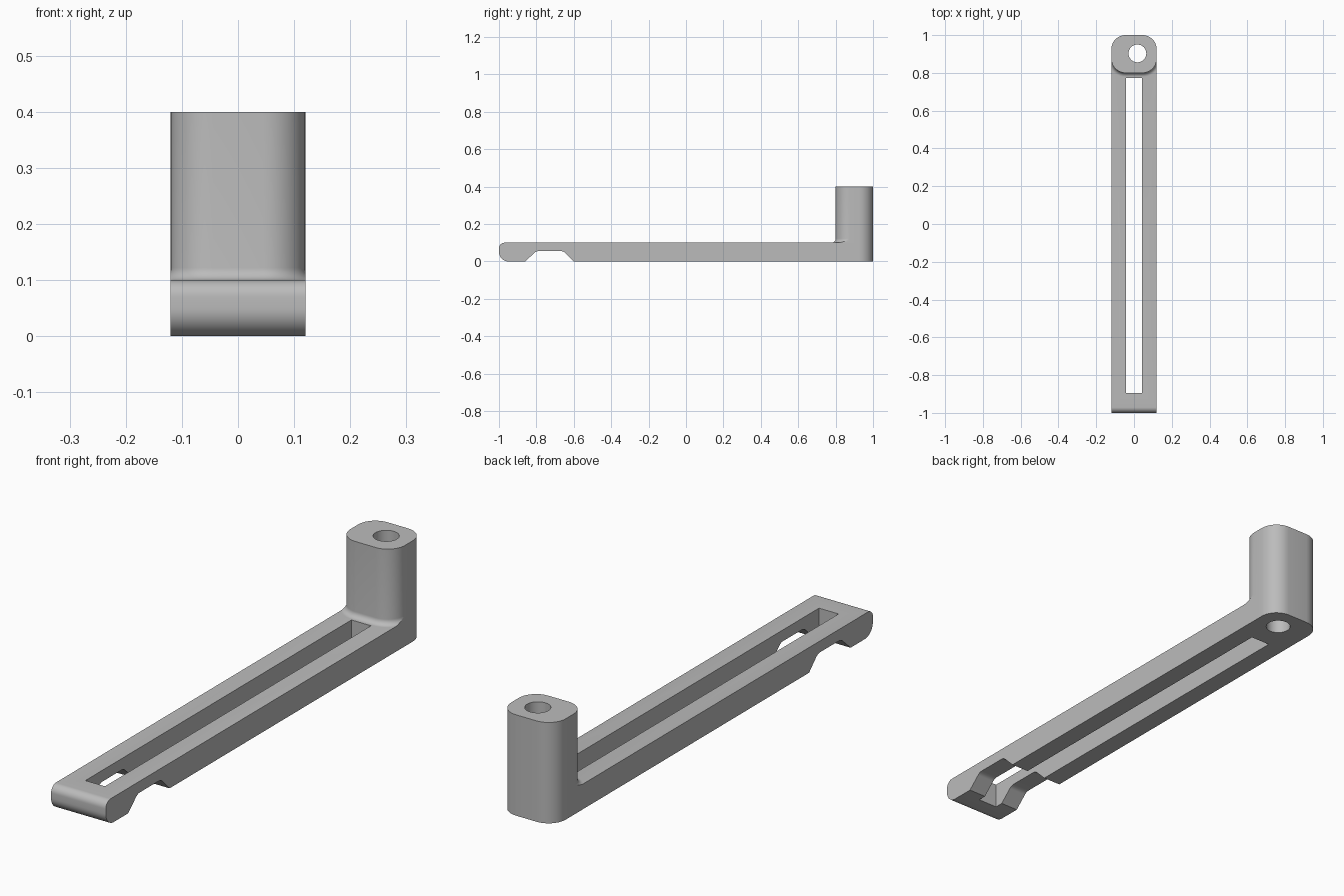
import bpy, bmesh, math

if "Cube" in bpy.data.objects:
    bpy.data.objects.remove(bpy.data.objects["Cube"], do_unlink=True)

grey = bpy.data.materials.new("mid grey")
grey.use_nodes = True
colour = (0.5, 0.5, 0.5, 1)
grey.diffuse_color = colour
grey.node_tree.nodes["Principled BSDF"].inputs["Base Color"].default_value = colour

HALF_W = 0.12


def rounded(corners, steps=10):
    """2D outline from (u, v, radius) corners, each rounded by a tangent arc."""
    points = []
    for i, (u, v, r) in enumerate(corners):
        if r == 0:
            points.append((u, v))
            continue
        pu, pv, _ = corners[i - 1]
        nu, nv, _ = corners[(i + 1) % len(corners)]
        a = math.atan2(pv - v, pu - u)
        b = math.atan2(nv - v, nu - u)
        turn = (b - a + math.pi) % (2 * math.pi) - math.pi
        reach = r / math.sin(abs(turn) / 2)
        cu = u + reach * math.cos(a + turn / 2)
        cv = v + reach * math.sin(a + turn / 2)
        tangent = r / math.tan(abs(turn) / 2)
        start = math.atan2(v + tangent * math.sin(a) - cv, u + tangent * math.cos(a) - cu)
        end = math.atan2(v + tangent * math.sin(b) - cv, u + tangent * math.cos(b) - cu)
        sweep = (end - start + math.pi) % (2 * math.pi) - math.pi
        for k in range(steps + 1):
            t = start + sweep * k / steps
            points.append((cu + r * math.cos(t), cv + r * math.sin(t)))
    return points


def loft(name, rings):
    """Closed solid through matching rings of 3D points."""
    bm = bmesh.new()
    loops = [[bm.verts.new(p) for p in ring] for ring in rings]
    for low, high in zip(loops, loops[1:]):
        for i in range(len(low)):
            j = (i + 1) % len(low)
            bm.faces.new((low[i], low[j], high[j], high[i]))
    bm.faces.new(loops[0][::-1])
    bm.faces.new(loops[-1])
    bmesh.ops.recalc_face_normals(bm, faces=bm.faces)
    mesh = bpy.data.meshes.new(name)
    bm.to_mesh(mesh)
    bm.free()
    mesh.materials.append(grey)
    obj = bpy.data.objects.new(name, mesh)
    bpy.context.collection.objects.link(obj)
    return obj


def prism(name, outline, z0, z1):
    return loft(name, [[(x, y, z) for x, y in outline] for z in (z0, z1)])


def rect(x0, x1, y0, y1, r=0.0):
    corners = [(x0, y0, r), (x1, y0, r), (x1, y1, r), (x0, y1, r)]
    return rounded(corners)


def combine(target, tool, operation):
    mod = target.modifiers.new("combine", 'BOOLEAN')
    mod.operation, mod.solver, mod.object = operation, 'EXACT', tool
    tool.hide_render = True
    bpy.context.view_layer.objects.active = target
    bpy.ops.object.modifier_apply(modifier=mod.name)
    bpy.data.objects.remove(tool, do_unlink=True)


# Flat arm: side profile with a rounded nose and a notch underneath
side = rounded([
    (-1, 0, 0.05), (-0.86, 0, 0), (-0.80, 0.055, 0.035), (-0.655, 0.055, 0.035),
    (-0.60, 0, 0), (0.9, 0, 0), (0.9, 0.1, 0), (-1, 0.1, 0.03)])
arm = loft("slotted_arm", [[(x, y, z) for y, z in side] for x in (-HALF_W, HALF_W)])

# Upright post with rounded corners
post = prism("post", rect(-HALF_W, HALF_W, 0.8, 1.0, 0.075), 0, 0.4)

# Concave fillet where the post meets the arm, trimmed to the arm's width
R = 0.022
rings = []
for k in range(9):
    t = math.pi / 2 * k / 8
    grow = R * (1 - math.sin(t))
    ring = rect(-HALF_W - grow, HALF_W + grow, 0.8 - grow, 1 + grow, 0.075 + grow)
    if k == 0:
        rings.append([(x, y, 0.05) for x, y in ring])
    rings.append([(x, y, 0.1 + R * (1 - math.cos(t))) for x, y in ring])
fillet = loft("fillet", rings)
combine(fillet, prism("trim", rect(-HALF_W, HALF_W, 0.7, 0.875), 0, 0.3), 'INTERSECT')

combine(arm, post, 'UNION')
combine(arm, fillet, 'UNION')

# Long slot through the arm
combine(arm, prism("slot_cutter", rect(-0.043, 0.043, -0.895, 0.772), -0.1, 0.3), 'DIFFERENCE')

# Round bore through the post, slightly off centre
bore = [(0.018 + 0.047 * math.cos(math.tau * i / 48),
         0.903 + 0.047 * math.sin(math.tau * i / 48)) for i in range(48)]
combine(arm, prism("bore_cutter", bore, -0.1, 0.5), 'DIFFERENCE')

bpy.ops.object.select_all(action='DESELECT')
arm.select_set(True)
bpy.context.view_layer.objects.active = arm
bpy.ops.object.shade_smooth_by_angle(angle=math.radians(30))
